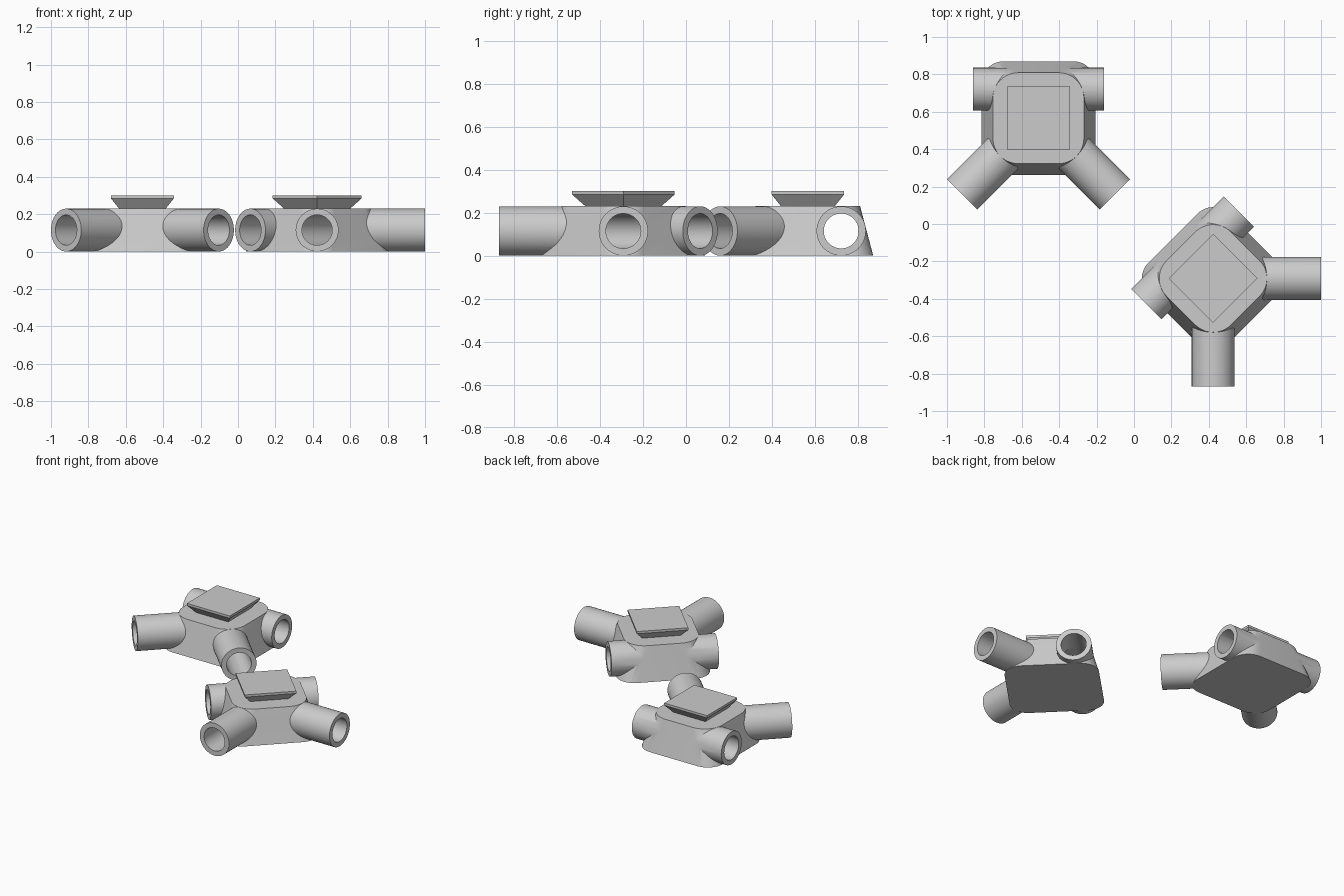
import bpy, bmesh, math
from mathutils import Vector, Matrix

if "Cube" in bpy.data.objects:
    bpy.data.objects.remove(bpy.data.objects["Cube"])

grey = bpy.data.materials.new("light_grey")
grey.diffuse_color = (0.6, 0.6, 0.6, 1)
grey.use_nodes = True
grey.node_tree.nodes["Principled BSDF"].inputs["Base Color"].default_value = grey.diffuse_color

H, AXIS_Z = 0.23, 0.115          # body height, tube axis height
R_OUT, R_IN = 0.1145, 0.081      # tube radii
DIAG_LEN, BACK_HALF, BACK_Y = 0.577, 0.35, 0.155


def make_object(name, bm):
    bmesh.ops.recalc_face_normals(bm, faces=bm.faces)
    me = bpy.data.meshes.new(name)
    bm.to_mesh(me)
    bm.free()
    me.materials.append(grey)
    ob = bpy.data.objects.new(name, me)
    bpy.context.collection.objects.link(ob)
    return ob


def rounded_square(half, r, z, seg=12):
    pts = []
    for q in range(4):
        base = math.pi / 2 * q
        sx = 1 if q in (0, 3) else -1
        sy = 1 if q in (0, 1) else -1
        for i in range(seg + 1):
            a = base + math.pi / 2 * i / seg
            pts.append((sx * (half - r) + r * math.cos(a),
                        sy * (half - r) + r * math.sin(a), z))
    return pts


def square(half, z):
    return [(half, half, z), (-half, half, z), (-half, -half, z), (half, -half, z)]


def loft(name, rings):
    bm = bmesh.new()
    loops = [[bm.verts.new(p) for p in ring] for ring in rings]
    n = len(loops[0])
    for a, b in zip(loops, loops[1:]):
        for i in range(n):
            j = (i + 1) % n
            bm.faces.new((a[i], a[j], b[j], b[i]))
    bm.faces.new(loops[0][::-1])
    bm.faces.new(loops[-1])
    return make_object(name, bm)


def rod(name, p, q, r):
    p, q = Vector((*p, AXIS_Z)), Vector((*q, AXIS_Z))
    d = q - p
    m = Matrix.Translation((p + q) / 2) @ d.to_track_quat('Z', 'Y').to_matrix().to_4x4()
    bm = bmesh.new()
    bmesh.ops.create_cone(bm, cap_ends=True, segments=64, radius1=r, radius2=r,
                          depth=d.length, matrix=m)
    return make_object(name, bm)


def build_connector(name, loc, angle):
    # tapered body with rounded corners
    body = loft(name + "_body", [rounded_square(0.304, 0.118, 0),
                                 rounded_square(0.243, 0.135, H)])
    k = DIAG_LEN / math.sqrt(2)
    e = 0.05
    parts = []
    # outer tubes: one across the back, two out of the front corners
    parts.append((rod("back_tube", (-BACK_HALF, BACK_Y), (BACK_HALF, BACK_Y), R_OUT), 'UNION'))
    for s in (-1, 1):
        parts.append((rod("front_tube", (0, 0), (s * k, -k), R_OUT), 'UNION'))
    # bores, the diagonal ones run into the back bore
    parts.append((rod("back_bore", (-BACK_HALF - e, BACK_Y), (BACK_HALF + e, BACK_Y), R_IN),
                  'DIFFERENCE'))
    for s in (-1, 1):
        parts.append((rod("front_bore", (-s * BACK_Y, BACK_Y), (s * (k + e), -k - e), R_IN * 0.998),
                      'DIFFERENCE'))
    for ob, op in parts:
        ob.hide_render = True
        mod = body.modifiers.new(op, 'BOOLEAN')
        mod.operation, mod.object, mod.solver = op, ob, 'EXACT'
    bpy.context.view_layer.update()
    dg = bpy.context.evaluated_depsgraph_get()
    mesh = bpy.data.meshes.new_from_object(body.evaluated_get(dg))
    body.modifiers.clear()
    body.data = mesh
    mesh.materials.clear()
    mesh.materials.append(grey)
    for p in mesh.polygons:
        p.material_index = 0
    for ob, _ in parts:
        bpy.data.objects.remove(ob)
    bpy.ops.object.select_all(action='DESELECT')
    body.select_set(True)
    bpy.context.view_layer.objects.active = body
    bpy.ops.object.shade_smooth_by_angle(angle=math.radians(25))
    # flared square plate on top
    plate = loft(name + "_top_plate", [square(0.124, H - 0.001), square(0.168, 0.284),
                                       square(0.168, 0.3)])
    for ob in (body, plate):
        ob.location = (*loc, 0)
        ob.rotation_euler.z = angle


build_connector("rear_connector", (-0.511, 0.566), 0)
build_connector("front_connector", (0.423, -0.291), math.radians(45))
